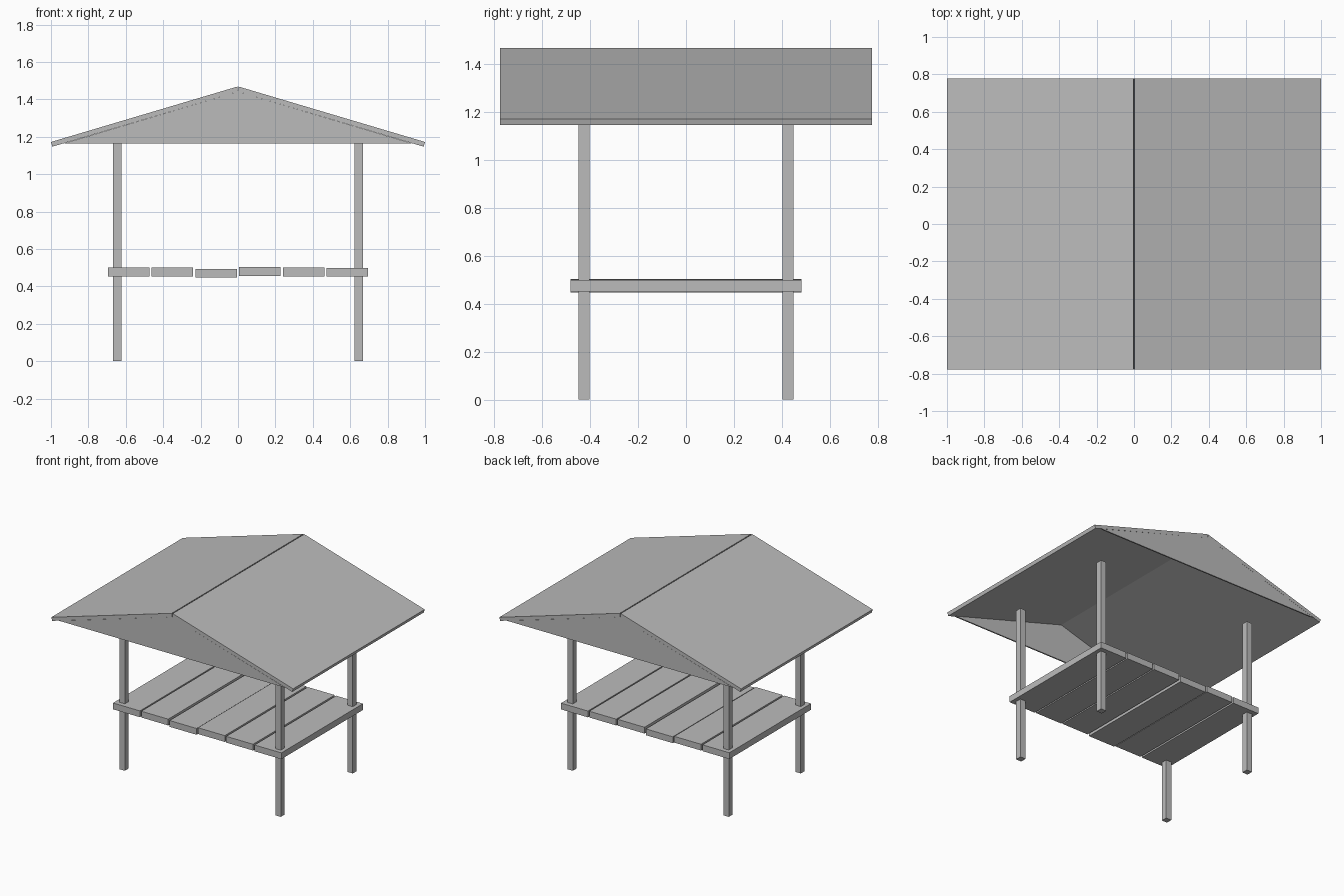
import bpy, bmesh, math

cube = bpy.data.objects.get("Cube")
if cube:
    bpy.data.objects.remove(cube, do_unlink=True)

# Single plain material
grey = bpy.data.materials.new("plain_grey")
grey.use_nodes = True
colour = (0.5, 0.5, 0.5, 1)
grey.diffuse_color = colour
grey.node_tree.nodes["Principled BSDF"].inputs["Base Color"].default_value = colour


def extrude_profile(name, profile, y0, y1):
    """Flat-shaded prism: an x-z outline extruded from y0 to y1."""
    bm = bmesh.new()
    face = bm.faces.new([bm.verts.new((x, y0, z)) for x, z in profile])
    moved = bmesh.ops.extrude_face_region(bm, geom=[face])["geom"]
    verts = [v for v in moved if isinstance(v, bmesh.types.BMVert)]
    bmesh.ops.translate(bm, verts=verts, vec=(0, y1 - y0, 0))
    bmesh.ops.recalc_face_normals(bm, faces=bm.faces)
    mesh = bpy.data.meshes.new(name)
    bm.to_mesh(mesh)
    bm.free()
    mesh.materials.append(grey)
    obj = bpy.data.objects.new(name, mesh)
    bpy.context.collection.objects.link(obj)
    return obj


def box(name, x, y, z, sx, sy, sz):
    """Box with its centre at x, y and its underside at z."""
    outline = [(x - sx / 2, z), (x + sx / 2, z), (x + sx / 2, z + sz), (x - sx / 2, z + sz)]
    return extrude_profile(name, outline, y - sy / 2, y + sy / 2)


# Corner posts
POST_TOP = 1.163
for sx, side in ((1, "left"), (-1, "right")):
    for sy, end in ((-1, "front"), (1, "back")):
        box(f"post_{end}_{side}", sx * 0.645, sy * 0.425, 0, 0.045, 0.046, POST_TOP)

# Deck planks, laid slightly uneven
plank_bottoms = [0.453, 0.454, 0.447, 0.456, 0.454, 0.452]
pitch = 0.234
for i, z in enumerate(plank_bottoms):
    box(f"deck_plank_{i + 1}", (i - 2.5) * pitch, 0, z, 0.222, 0.964, 0.047)

# Two roof slabs with square-cut ends, leaving a fine groove along the ridge
HALF_DEPTH, RIDGE, EAVE, THICK = 0.777, 1.468, 1.172, 0.026
groove = 0.004
angle = math.atan2(RIDGE - EAVE, 1 - groove)
drop_x, drop_z = THICK * math.sin(angle), THICK * math.cos(angle)
inner_ridge = RIDGE - THICK / math.cos(angle)
for s, side in ((1, "left"), (-1, "right")):
    slab = [(s * groove, RIDGE), (s, EAVE),
            (s * (1 - drop_x), EAVE - drop_z), (0, inner_ridge)]
    extrude_profile(f"roof_slab_{side}", slab, -HALF_DEPTH, HALF_DEPTH)

# Thin gable panels closing both ends under the slabs
gable_half = (inner_ridge - POST_TOP) / math.tan(angle)
gable = [(-gable_half, POST_TOP), (gable_half, POST_TOP), (0, inner_ridge)]
for s, end in ((-1, "front"), (1, "back")):
    extrude_profile(f"gable_{end}", gable, s * HALF_DEPTH, s * (HALF_DEPTH - 0.01))
